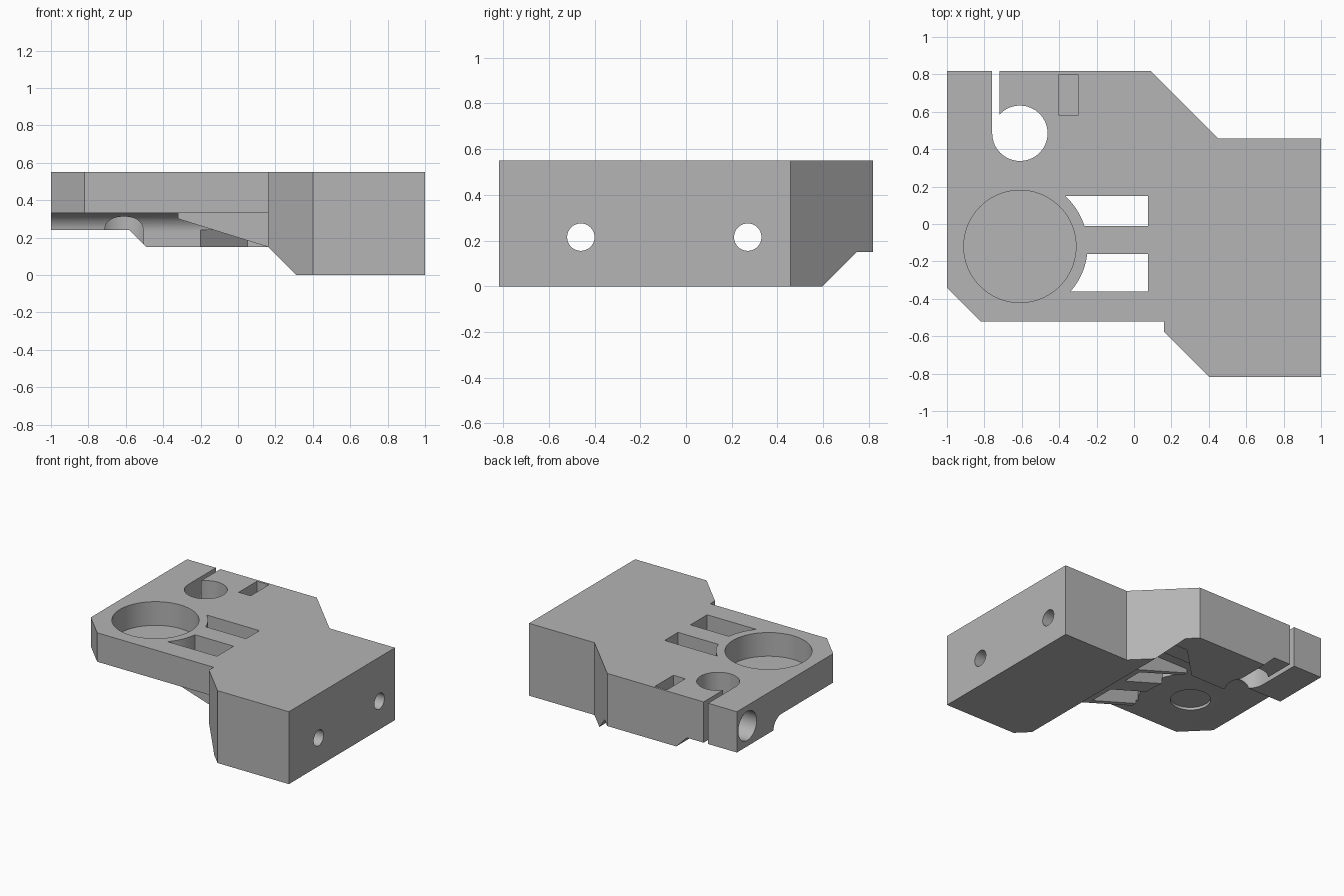
import bpy, bmesh
from math import sin, cos, pi, radians
from mathutils import Vector

if "Cube" in bpy.data.objects:
    bpy.data.objects.remove(bpy.data.objects["Cube"], do_unlink=True)

grey = bpy.data.materials.new("matte grey")
grey.use_nodes = True
grey.diffuse_color = (0.46, 0.46, 0.46, 1)
grey.node_tree.nodes["Principled BSDF"].inputs["Base Color"].default_value = grey.diffuse_color

# how a 2D profile point (a, b) and a depth d map to space for each axis
PLACE = {
    "x": lambda a, b, d: Vector((d, a, b)),
    "y": lambda a, b, d: Vector((a, d, b)),
    "z": lambda a, b, d: Vector((a, b, d)),
}


def prism(name, points, axis, low, high):
    """Extrude a flat profile along an axis."""
    place = PLACE[axis]
    bm = bmesh.new()
    face = bm.faces.new([bm.verts.new(place(a, b, low)) for a, b in points])
    moved = bmesh.ops.extrude_face_region(bm, geom=[face])["geom"]
    verts = [v for v in moved if isinstance(v, bmesh.types.BMVert)]
    bmesh.ops.translate(bm, verts=verts, vec=place(0, 0, high - low))
    bmesh.ops.recalc_face_normals(bm, faces=bm.faces)
    mesh = bpy.data.meshes.new(name)
    bm.to_mesh(mesh)
    bm.free()
    mesh.materials.append(grey)
    obj = bpy.data.objects.new(name, mesh)
    bpy.context.collection.objects.link(obj)
    return obj


def box(name, x, y, z):
    return prism(name, [(x[0], y[0]), (x[1], y[0]), (x[1], y[1]), (x[0], y[1])], "z", *z)


def rod(name, centre, radius, axis, low, high, sides=64):
    ring = [(centre[0] + radius * cos(2 * pi * i / sides),
             centre[1] + radius * sin(2 * pi * i / sides)) for i in range(sides)]
    return prism(name, ring, axis, low, high)


def cut(target, cutter):
    """Subtract a cutter, then discard it."""
    cutter.hide_render = True
    mod = target.modifiers.new("cut", "BOOLEAN")
    mod.operation = "DIFFERENCE"
    mod.solver = "EXACT"
    mod.object = cutter
    bpy.context.view_layer.objects.active = target
    bpy.ops.object.modifier_apply(modifier=mod.name)
    bpy.data.objects.remove(cutter, do_unlink=True)


TOP = 0.55
PLATE = 0.33
SENSOR = (-0.61, -0.12)
CLAMP = (-0.61, 0.485)

# full plan outline
body = prism("mounting_bracket", [
    (-1, 0.817), (0.09, 0.817), (0.45, 0.457), (1, 0.457), (1, -0.817), (0.4, -0.817),
    (0.16, -0.577), (0.16, -0.52), (-0.82, -0.52), (-1, -0.34)], "z", 0, TOP)

# stepped underside: thick block, bevel, pad and clamp shelf
cut(body, prism("underside_cutter", [
    (-1.2, -0.1), (0.41, -0.1), (0.16, 0.15), (-0.49, 0.15), (-0.58, 0.24), (-1.2, 0.24)],
    "y", -1, 1))

# sloping rib left under the plate, ending at a ring around the sensor seat
rib = prism("rib", [
    (-0.32, 0.30), (0.16, 0.15), (0.2, 0.05), (0.2, 0.4), (-0.32, 0.4)], "y", -0.4, 0.19)
cut(rib, rod("rib_end_cutter", SENSOR, 0.365, "z", 0, 1))

# space under the thin plate, with a rounded rear corner
fillet = [(0.28 + 0.1 * cos(radians(t)), 0.23 + 0.1 * sin(radians(t))) for t in range(0, 91, 6)]
space = prism("plate_space_cutter",
              [(-0.9, 0.1), (0.38, 0.1)] + fillet + [(-0.9, PLATE)], "x", -1.1, 0.16)
cut(space, rib)
cut(body, space)

# angled notch at the front of the pad
cut(body, prism("pad_notch_cutter", [
    (-0.2, 0.38), (0.05, 0.63), (0.16, 0.63), (0.16, 0.36), (-0.2, 0.36)], "z", 0.1, 0.24))

# sensor seat from above and shallow recess from below
cut(body, rod("sensor_seat_cutter", SENSOR, 0.3, "z", 0.37, 1, 96))
cut(body, rod("recess_cutter", SENSOR, 0.14, "z", 0.2, PLATE + 0.02))

# two windows with curved ends
for low, high in ((-0.36, -0.16), (-0.01, 0.15)):
    window = box("window_cutter", (-0.6, 0.075), (low, high), (-0.1, 1))
    cut(window, rod("window_end_cutter", SENSOR, 0.362, "z", -0.5, 1.5, 96))
    cut(body, window)

# clamp bore, its split and the nut pocket
cut(body, rod("clamp_bore_cutter", CLAMP, 0.148, "z", -0.1, 1))
cut(body, box("clamp_split_cutter", (-0.758, -0.72), (CLAMP[1], 1), (-0.1, 1)))
cut(body, box("nut_pocket_cutter", (-0.4, -0.3), (0.58, 0.8), (0.28, 1)))

# clamp screw with a sunken head
cut(body, rod("clamp_screw_cutter", (0.69, 0.395), 0.06, "x", -1.1, -0.25, 32))
cut(body, rod("screw_head_cutter", (0.69, 0.395), 0.11, "x", -1.1, -0.85, 48))

# two long mounting holes through the block
for y in (-0.46, 0.27):
    cut(body, rod("mounting_hole_cutter", (y, 0.215), 0.06, "x", 0, 1.1, 32))

body.select_set(True)
bpy.context.view_layer.objects.active = body
bpy.ops.object.shade_smooth_by_angle(angle=radians(25))
